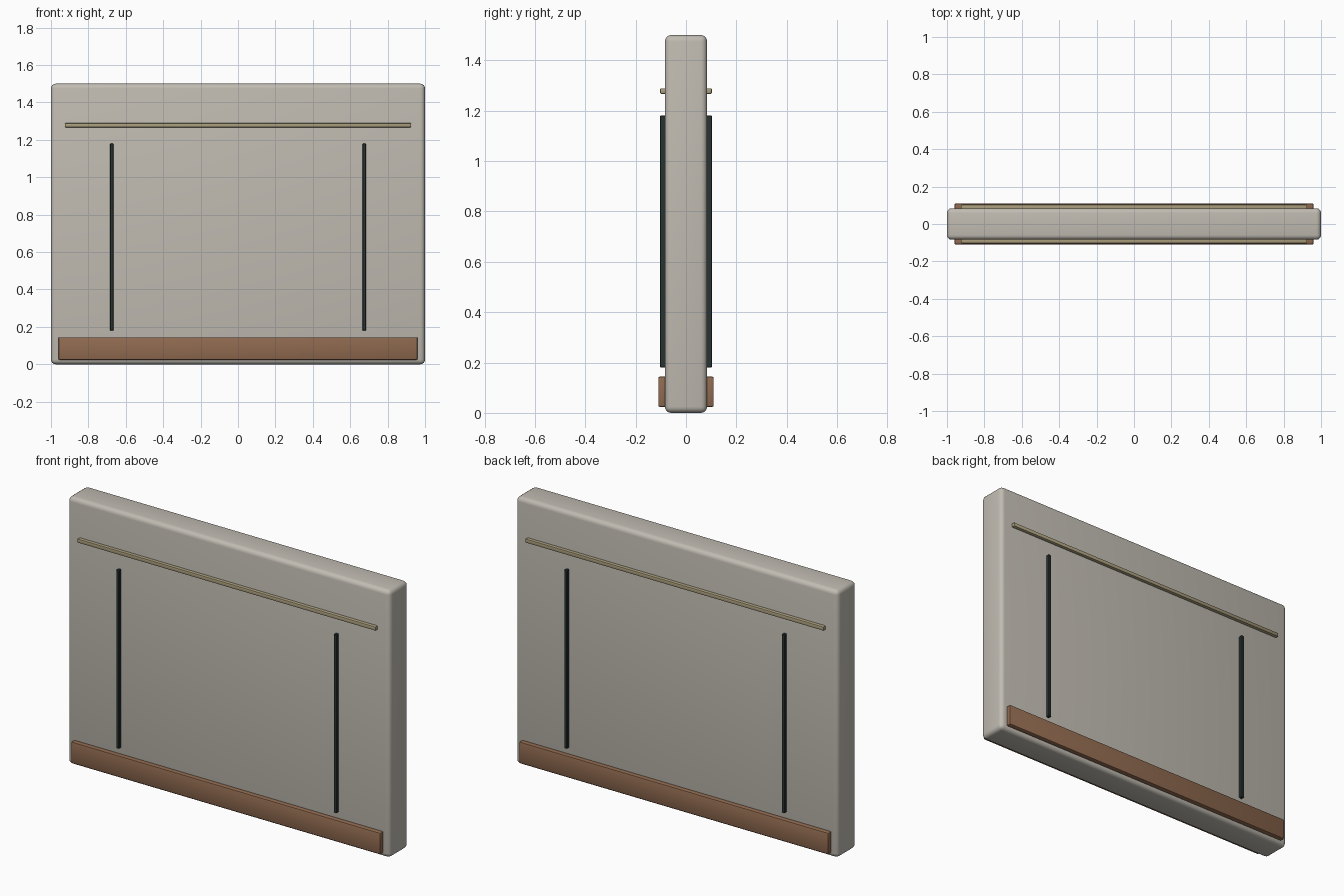
import bpy, math

if "Cube" in bpy.data.objects:
    bpy.data.objects.remove(bpy.data.objects["Cube"])


def material(name, rgb):
    m = bpy.data.materials.new(name)
    m.diffuse_color = (*rgb, 1.0)
    m.use_nodes = True
    m.node_tree.nodes["Principled BSDF"].inputs["Base Color"].default_value = m.diffuse_color
    return m


plaster = material("warm grey plaster", (0.53, 0.50, 0.445))
wood = material("brown wood", (0.28, 0.145, 0.08))
brass = material("pale brass", (0.40, 0.34, 0.205))
dark = material("dark green grey", (0.023, 0.034, 0.032))


def box(name, x, y, z, mat, bevel, segments):
    """Bevelled box from (min, max) ranges."""
    bpy.ops.mesh.primitive_cube_add(size=1)
    ob = bpy.context.object
    ob.name = name
    ob.location = [(a + b) / 2 for a, b in (x, y, z)]
    ob.scale = [b - a for a, b in (x, y, z)]
    bpy.ops.object.transform_apply(location=True, rotation=False, scale=True)
    mod = ob.modifiers.new("Bevel", 'BEVEL')
    mod.width = bevel
    mod.segments = segments
    bpy.ops.object.modifier_apply(modifier=mod.name)
    bpy.ops.object.shade_smooth_by_angle(angle=math.radians(35))
    ob.data.materials.append(mat)
    return ob


# Wall slab
box("wall_panel", (-1, 1), (-0.084, 0.084), (0, 1.5), plaster, 0.025, 4)

# Trim repeated on both faces
for side, s in (("front", -1), ("back", 1)):
    def depth(outer):
        return tuple(sorted((s * 0.075, s * outer)))

    box(side + "_skirting_board", (-0.96, 0.96), depth(0.11), (0.024, 0.144), wood, 0.006, 2)
    box(side + "_picture_rail", (-0.925, 0.925), depth(0.103), (1.267, 1.289), brass, 0.004, 2)
    for label, cx in (("left", -0.675), ("right", 0.675)):
        box(f"{side}_{label}_seam_strip", (cx - 0.009, cx + 0.009), depth(0.103),
            (0.18, 1.18), dark, 0.002, 1)
